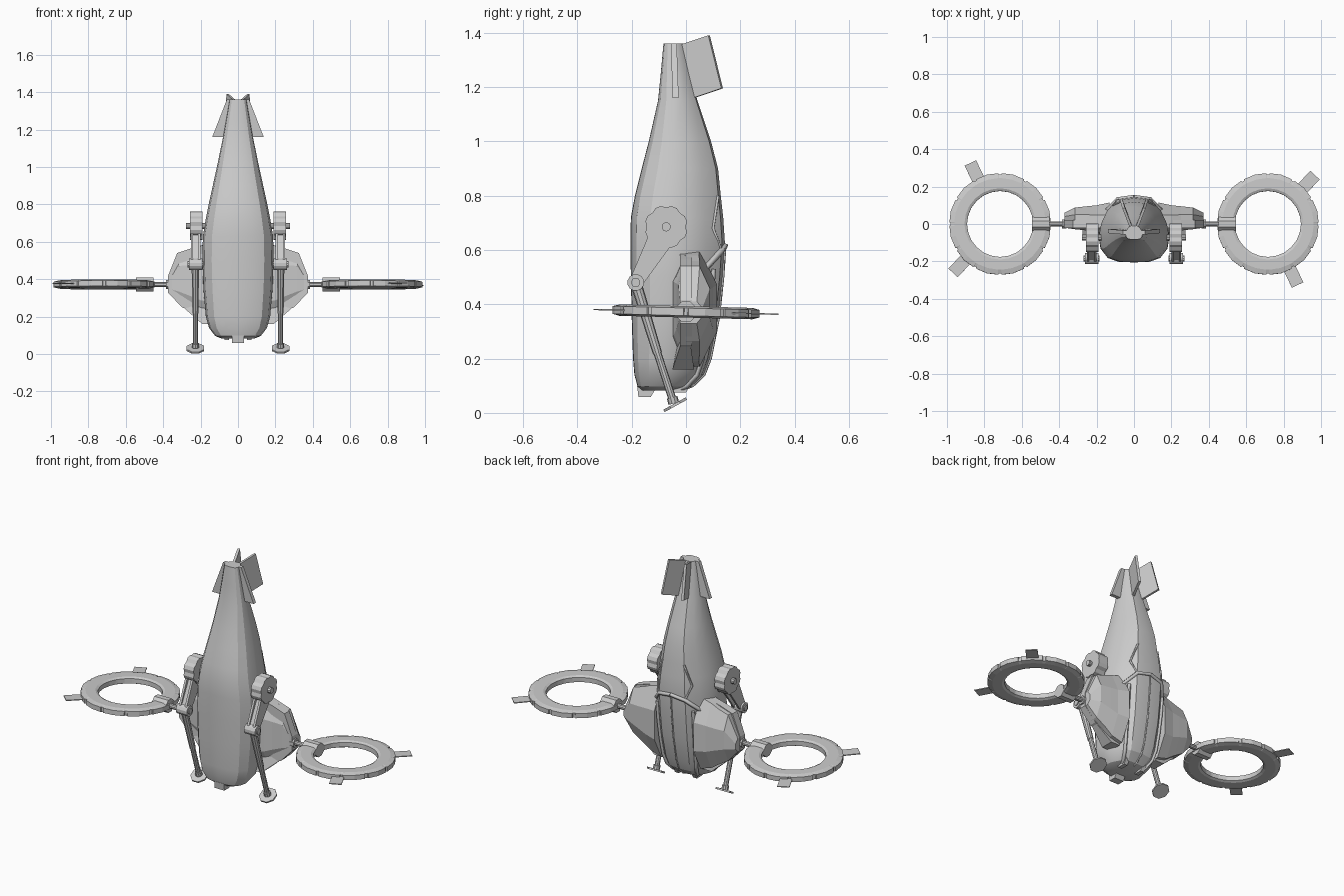
import bpy, bmesh
from math import sin, cos, pi, radians
from mathutils import Vector, Matrix

if "Cube" in bpy.data.objects:
    bpy.data.objects.remove(bpy.data.objects["Cube"])


def loft(name, rings, closed=False, mirror=False, smooth=0):
    """Skin a series of equal-length loops, capping the ends unless closed."""
    bm = bmesh.new()
    vs = [[bm.verts.new(p) for p in r] for r in rings]
    n = len(rings[0])
    for i in range(len(vs) if closed else len(vs) - 1):
        a, b = vs[i], vs[(i + 1) % len(vs)]
        for j in range(n):
            k = (j + 1) % n
            bm.faces.new((a[j], a[k], b[k], b[j]))
    if not closed:
        bm.faces.new(vs[0])
        bm.faces.new(vs[-1])
    bmesh.ops.recalc_face_normals(bm, faces=bm.faces)
    me = bpy.data.meshes.new(name)
    bm.to_mesh(me)
    bm.free()
    ob = bpy.data.objects.new(name, me)
    bpy.context.collection.objects.link(ob)
    if smooth:
        bpy.ops.object.select_all(action='DESELECT')
        ob.select_set(True)
        bpy.context.view_layer.objects.active = ob
        bpy.ops.object.shade_smooth_by_angle(angle=radians(smooth))
    if mirror:
        ob.modifiers.new("Mirror", 'MIRROR')
    return ob


def prism(name, pts, off, **kw):
    off = Vector(off) / 2
    return loft(name, [[Vector(p) - off for p in pts], [Vector(p) + off for p in pts]], **kw)


def tube(name, a, b, r1, r2=None, n=10, **kw):
    a, b = Vector(a), Vector(b)
    q = (b - a).to_track_quat('Z', 'Y')
    ring = lambda c, r: [c + q @ Vector((r * cos(2 * pi * (i + .5) / n), r * sin(2 * pi * (i + .5) / n), 0))
                         for i in range(n)]
    return loft(name, [ring(a, r1), ring(b, r2 or r1)], **kw)


def strip(name, pts, r, mirror=False, cyclic=False):
    cu = bpy.data.curves.new(name, 'CURVE')
    cu.dimensions = '3D'
    cu.bevel_depth, cu.bevel_resolution, cu.use_fill_caps = r, 0, True
    sp = cu.splines.new('POLY')
    sp.points.add(len(pts) - 1)
    for p, c in zip(sp.points, pts):
        p.co = (*c, 1)
    ob = bpy.data.objects.new(name, cu)
    bpy.context.collection.objects.link(ob)
    if mirror:
        ob.modifiers.new("Mirror", 'MIRROR')


# Fuselage stations: height, half width, belly y, back y
stations = [(.082, .085, -.16, -.03), (.097, .122, -.178, .02), (.14, .155, -.19, .065),
            (.2, .172, -.195, .088), (.35, .185, -.2, .118), (.5, .19, -.203, .134),
            (.63, .188, -.205, .143), (.72, .173, -.203, .137), (.8, .157, -.188, .128),
            (.9, .135, -.163, .118), (1.0, .113, -.137, .092), (1.15, .082, -.103, .042),
            (1.25, .064, -.093, .016), (1.36, .045, -.083, -.01)]
half = [(0, -1), (.42, -.99), (.74, -.87), (.94, -.58), (1, -.2), (.93, .2), (.76, .6), (.45, .94), (0, 1)]


def skin(z, u, v, grow=0):
    """Point on the fuselage skin at height z."""
    for s, t in zip(stations, stations[1:]):
        if z <= t[0]:
            f = (z - s[0]) / (t[0] - s[0])
            w, y0, y1 = (s[i] + (t[i] - s[i]) * f for i in (1, 2, 3))
            break
    return Vector((u * (w + grow), (y0 + y1) / 2 + v * ((y1 - y0) / 2 + grow), z))


section = half + [(-u, v) for u, v in half[-2:0:-1]]
loft("fuselage", [[skin(s[0], u, v) for u, v in section] for s in stations], smooth=24)

# Canopy frame: side rails, centre seam, and arched collar on the back
strip("canopy_rail", [skin(z, .62, .78, .004) for z in (.09, .1, .14, .2, .3, .42, .53)], .010, mirror=True)
strip("canopy_seam", [skin(z, 0, 1, .002) for z in (.09, .1, .14, .2, .35, .5, .6)], .005)
strip("canopy_collar", [skin(z, u, v, .003) for z, u, v in
      ((.5, .96, .05), (.53, .76, .6), (.6, .45, .94), (.615, 0, 1))], .012, mirror=True)
strip("shoulder_edge", [skin(z, u, v, 0) for z, u, v in
      ((.6, .45, .94), (.68, .62, .77), (.8, .45, .94))], .006, mirror=True)

# Nose block and small lugs at the lower end
prism("nose_block", [(0, -.175, .058), (0, -.13, .058), (0, -.105, .1), (0, -.18, .1)], (.064, 0, 0))
prism("nose_lug", [(.06, -.05, .075), (.06, 0, .075), (.06, .02, .11), (.06, -.06, .11)],
      (.025, 0, 0), mirror=True)

# Wing stubs: x, front y, back y, low z, high z
rings = []
for x, y0, y1, z0, z1 in ((.13, -.055, .115, .17, .6), (.2, -.045, .1, .19, .58), (.25, -.035, .095, .225, .56),
                          (.315, -.028, .088, .265, .54), (.372, -.02, .06, .33, .41)):
    m, h = (y0 + y1) / 2, z1 - z0
    rings.append([(x, y0, z0 + .25 * h), (x, m - .03, z0), (x, m + .02, z0), (x, y1, z0 + .3 * h),
                  (x, y1, z0 + .7 * h), (x, m + .02, z1), (x, m - .03, z1), (x, y0, z0 + .75 * h)])
loft("wing_stub", rings, mirror=True)
# Raised spar and lower wedge of each stub
prism("wing_spar", [(.16, 0, .59), (.25, 0, .565), (.325, 0, .54), (.375, 0, .415), (.375, 0, .33),
                    (.3, 0, .25), (.17, 0, .2)], (0, .045, 0), mirror=True)
loft("wing_wedge", [[(.13, -.05, .16), (.13, .03, .16), (.19, .03, .16), (.19, -.05, .16)],
                    [(.15, -.02, .3), (.15, .02, .3), (.31, .015, .265), (.31, -.015, .265)]], mirror=True)

# Rotor arms and clamps
tube("rotor_arm", (.35, 0, .372), (.48, 0, .372), .014, mirror=True)
tube("rotor_arm_collar", (.36, 0, .372), (.385, 0, .372), .026, n=8, mirror=True)
tube("rotor_clamp", (.452, 0, .372), (.545, 0, .372), .041, n=8, mirror=True)

# Ring rotors with raised rim panels; the fins on the two sides are half a turn apart
profile = [(.176, -.014), (.19, -.021), (.245, -.021), (.264, -.014), (.264, .014), (.245, .021),
           (.19, .021), (.176, .014)]
tilt = Matrix.Rotation(radians(-1.5), 4, 'X')
for side, s in (("right", 1), ("left", -1)):
    place = Matrix.Translation((s * .716, 0, .372)) @ tilt
    rings = []
    for p in range(12):
        for a, bump in ((2, .007), (15, .009), (28, .007), (28.6, 0), (31.4, 0)):
            t = radians(30 * p + a)
            rings.append([((r + (bump if r > .25 else 0)) * cos(t), (r + (bump if r > .25 else 0)) * sin(t), z)
                          for r, z in profile])
    loft(side + "_rotor_ring", rings, closed=True).matrix_world = place
    for i, a in enumerate((46, -64)):
        fin = prism(f"{side}_rotor_fin_{i + 1}", [(.25, -.034, 0), (.363, -.034, 0), (.363, .034, 0), (.25, .034, 0)],
                    (0, 0, .005))
        fin.matrix_world = place @ Matrix.Rotation(radians(a + (180 if s < 0 else 0)), 4, 'Z')

# Tail fins: a flat lateral pair and a V pair on the back
prism("tail_side_fin", [(.03, -.045, 1.36), (.06, -.045, 1.36), (.138, -.038, 1.16), (.06, -.038, 1.16)],
      (0, .022, 0), mirror=True)
prism("tail_back_fin", [(.015, -.02, 1.355), (.055, .085, 1.39), (.07, .133, 1.195), (.025, .015, 1.155)],
      (.013, -.006, 0), mirror=True)

# Legs: notched hip wheel, twin thigh struts, knee, shin and foot pad
hip, knee, X = Vector((0, -.073, .685)), Vector((0, -.185, .48)), Vector((1, 0, 0))
gear = []
for i in range(24):
    t, r = 2 * pi * i / 24, .079 if i % 3 else .072
    gear.append(hip + .224 * X + Vector((0, r * cos(t), r * sin(t))))
prism("hip_wheel", gear, (.066, 0, 0), mirror=True)
tube("hip_bolt", hip + .17 * X, hip + .277 * X, .017, mirror=True)
for i, x in enumerate((.207, .246)):
    prism(f"thigh_strut_{i + 1}", [(x, -.135, .66), (x, -.045, .63), (x, -.165, .465), (x, -.205, .495)],
          (.013, 0, 0), mirror=True)
prism("thigh_core", [(.226, -.12, .65), (.226, -.09, .62), (.226, -.17, .5), (.226, -.19, .51)],
      (.03, 0, 0), mirror=True)
tube("knee_joint", knee + .19 * X, knee + .263 * X, .031, n=12, mirror=True)
tube("knee_pin", knee + .185 * X, knee + .269 * X, .017, mirror=True)
mid, foot = Vector((.228, -.105, .22)), Vector((.228, -.045, .035))
tube("upper_shin", knee + .228 * X, mid, .021, .017, mirror=True)
tube("lower_shin", mid, foot, .0145, mirror=True)
tube("ankle", foot + Vector((0, -.006, .022)), foot, .02, mirror=True)
d = Vector((0, -.48, .87)) * .005
pad = Vector((.228, -.04, .03))
tube("foot_pad", pad - d, pad + d, .051, n=8, mirror=True)
